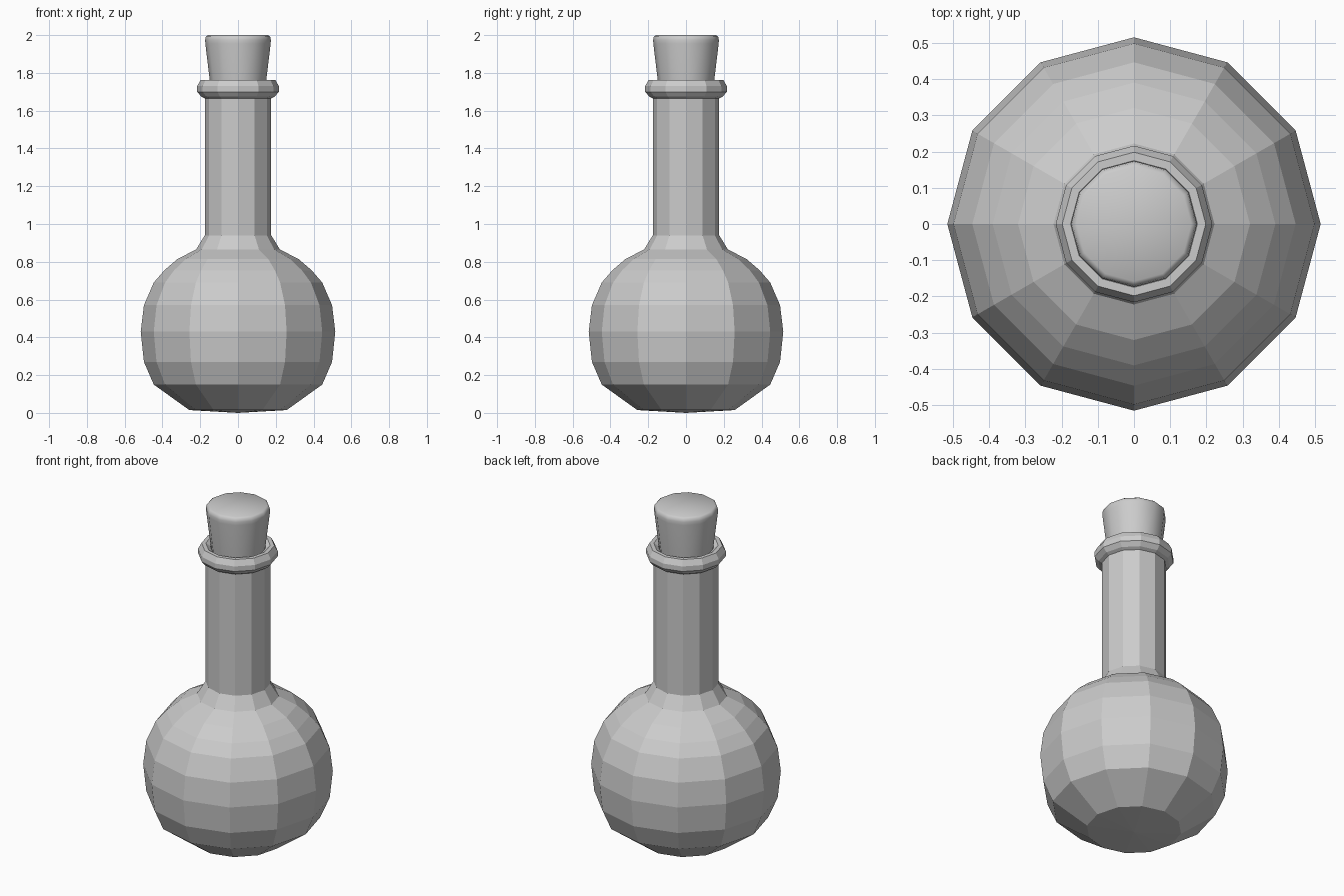
import bpy, bmesh, math

if "Cube" in bpy.data.objects:
    bpy.data.objects.remove(bpy.data.objects["Cube"])

SIDES = 12

def lathe(name, profile):
    """Revolve (radius, z) points round z; radius 0 ends become fan tips."""
    bm = bmesh.new()
    rings = []
    for r, z in profile:
        n = 1 if r == 0 else SIDES
        rings.append([bm.verts.new((r * math.cos(math.tau * i / SIDES),
                                    r * math.sin(math.tau * i / SIDES), z)) for i in range(n)])
    for a, b in zip(rings, rings[1:]):
        for i in range(SIDES):
            j = (i + 1) % SIDES
            quad = [a[i % len(a)], a[j % len(a)], b[j % len(b)], b[i % len(b)]]
            bm.faces.new(list(dict.fromkeys(quad)))
    bmesh.ops.recalc_face_normals(bm, faces=bm.faces)
    mesh = bpy.data.meshes.new(name)
    bm.to_mesh(mesh)
    bm.free()
    obj = bpy.data.objects.new(name, mesh)
    bpy.context.collection.objects.link(obj)
    return obj

# Faceted bottle: round belly, shoulder, neck, rolled lip and mouth
lathe("bottle", [
    (0, 0.0), (0.258, 0.015), (0.446, 0.15), (0.498, 0.27), (0.515, 0.43),
    (0.498, 0.57), (0.446, 0.69), (0.39, 0.755), (0.32, 0.815), (0.222, 0.865),
    (0.176, 0.94), (0.176, 1.665), (0.195, 1.675), (0.216, 1.70), (0.216, 1.73),
    (0.198, 1.763), (0.175, 1.763), (0.15, 1.745), (0.145, 1.66), (0, 1.66)])

# Tapered cork with a softened top edge
cork = lathe("cork", [
    (0, 1.665), (0.138, 1.665), (0.173, 1.955), (0.174, 1.975),
    (0.170, 1.992), (0.158, 2.0), (0, 2.0)])
bpy.ops.object.select_all(action='DESELECT')
cork.select_set(True)
bpy.context.view_layer.objects.active = cork
bpy.ops.object.shade_smooth_by_angle(angle=math.radians(50))
